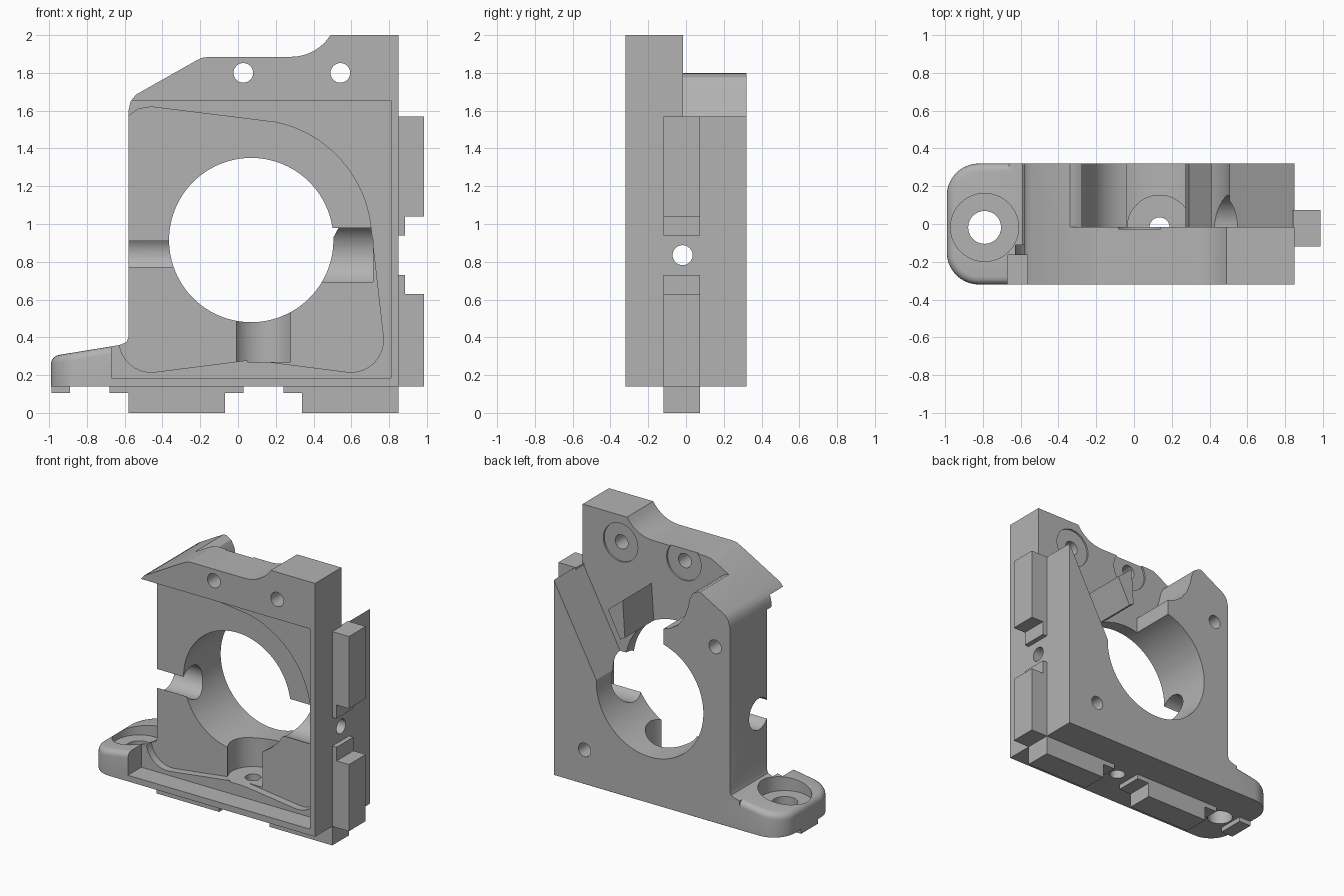
import bpy, bmesh
from math import sin, cos, radians, pi
from mathutils import Matrix

cube = bpy.data.objects.get("Cube")
if cube:
    bpy.data.objects.remove(cube, do_unlink=True)

grey = bpy.data.materials.new("plain grey")
grey.use_nodes = True
GREY = (0.45, 0.45, 0.45, 1)
grey.diffuse_color = GREY
grey.node_tree.nodes["Principled BSDF"].inputs["Base Color"].default_value = GREY


def finish(name, bm):
    bmesh.ops.recalc_face_normals(bm, faces=bm.faces)
    mesh = bpy.data.meshes.new(name)
    bm.to_mesh(mesh)
    bm.free()
    ob = bpy.data.objects.new(name, mesh)
    bpy.context.collection.objects.link(ob)
    mesh.materials.append(grey)
    return ob


def prism_mesh(points, y0, y1):
    """Front outline (x, z) pushed from y0 to y1."""
    bm = bmesh.new()
    face = bm.faces.new([bm.verts.new((x, y0, z)) for x, z in points])
    out = bmesh.ops.extrude_face_region(bm, geom=[face])
    moved = [v for v in out["geom"] if isinstance(v, bmesh.types.BMVert)]
    bmesh.ops.translate(bm, verts=moved, vec=(0, y1 - y0, 0))
    bmesh.ops.recalc_face_normals(bm, faces=bm.faces)
    return bm


def prism(name, points, y0, y1):
    return finish(name, prism_mesh(points, y0, y1))


def box(name, x0, x1, y0, y1, z0, z1):
    return prism(name, [(x0, z0), (x1, z0), (x1, z1), (x0, z1)], y0, y1)


def rod(name, axis, a, b, r, lo, hi, sides=48):
    """Cylinder along an axis; a and b are its other two coordinates in order."""
    mid = (lo + hi) / 2
    turn, place = {
        "x": (Matrix.Rotation(pi / 2, 4, "Y"), (mid, a, b)),
        "y": (Matrix.Rotation(pi / 2, 4, "X"), (a, mid, b)),
        "z": (Matrix.Identity(4), (a, b, mid)),
    }[axis]
    bm = bmesh.new()
    bmesh.ops.create_cone(bm, cap_ends=True, segments=sides, radius1=r, radius2=r,
                          depth=hi - lo, matrix=Matrix.Translation(place) @ turn)
    return finish(name, bm)


def arc(cx, cz, r, a0, a1, n):
    angles = [radians(a0 + (a1 - a0) * i / n) for i in range(n + 1)]
    return [(cx + r * cos(a), cz + r * sin(a)) for a in angles]


def combine(target, tool, operation):
    mod = target.modifiers.new("combine", "BOOLEAN")
    mod.operation, mod.object, mod.solver = operation, tool, "EXACT"
    bpy.context.view_layer.update()
    result = bpy.data.meshes.new_from_object(
        target.evaluated_get(bpy.context.evaluated_depsgraph_get()))
    target.modifiers.clear()
    target.data = result
    bpy.data.objects.remove(tool, do_unlink=True)


FRONT, BACK, WEB, AXIS = -0.32, 0.32, -0.015, -0.018

# Main body outline with the stepped top and the fillet above the foot
outline = [(-0.66, 0.14), (0.85, 0.14), (0.85, 2)]
outline += arc(0.28, 2.134, 0.249, -32.5, -90, 8)
outline += [(-0.15, 1.885), (-0.19, 1.88), (-0.23, 1.86), (-0.54, 1.685),
            (-0.568, 1.65), (-0.58, 1.6), (-0.58, 0.4), (-0.59, 0.375),
            (-0.62, 0.362), (-0.66, 0.352)]
body = prism("bracket_body", outline, FRONT, BACK)

# Foot with rounded corners and a softened top edge
bm = prism_mesh([(-0.99, 0.14), (-0.5, 0.14), (-0.5, 0.38), (-0.99, 0.3)], FRONT, BACK)
corners = [e for e in bm.edges if all(v.co.x < -0.9 for v in e.verts)
           and abs(e.verts[0].co.y - e.verts[1].co.y) < 0.01]
bmesh.ops.bevel(bm, geom=corners, offset=0.17, segments=10, profile=0.5, affect="EDGES")
bm.normal_update()
top = max(bm.faces, key=lambda f: f.calc_center_median().z)
rim = [e for e in top.edges if any(v.co.x < -0.52 for v in e.verts)]
bmesh.ops.bevel(bm, geom=rim, offset=0.04, segments=4, profile=0.5, affect="EDGES")
combine(body, finish("foot", bm), "UNION")

# Open notch in the back, leaving a thin web in front
notch = [(0.95, 1.756), (0.85, 1.57), (0.5, 0.92), (0.07, 0.92), (-0.04, 1.1),
         (-0.04, 1.45), (-0.09, 1.465), (-0.16, 1.51), (-0.21, 1.58), (-0.24, 1.66),
         (-0.255, 1.73), (-0.28, 1.775), (-0.32, 1.797), (-0.36, 1.8), (-0.5, 2.2), (0.95, 2.2)]
combine(body, prism("notch_cutter", notch, WEB, 0.5), "DIFFERENCE")

# Small guide wedge standing on the web
wedge = [(0.29, 1.57), (0.41, 1.47), (0.3, 1.26), (0.27, 1.26)]
combine(body, prism("guide_wedge", wedge, -0.06, BACK), "UNION")

# Rectangular front recess and the deeper shaped pocket inside it
combine(body, box("recess_cutter", -0.67, 0.81, -0.5, -0.165, 0.185, 1.655), "DIFFERENCE")
pocket = [(-0.63, 1.5), (-0.58, 1.57), (-0.53, 1.608), (-0.46, 1.62)]
pocket += arc(0.07, 0.915, 0.637, 78, 6, 16)
pocket += arc(0.6, 0.385, 0.17, 5, -95, 8)
pocket += [(0.12, 0.275), (0.07, 0.28), (0.02, 0.275)]
pocket += arc(-0.46, 0.385, 0.17, -85, -180, 8)
combine(body, prism("pocket_cutter", pocket, -0.4, -0.11), "DIFFERENCE")

# Bore, side channels, screw holes and counterbores
cuts = [
    ("y", 0.07, 0.915, 0.435, -0.5, 0.5, 96),
    ("x", AXIS, 0.835, 0.17, 0.1, 0.715, 64),
    ("x", AXIS, 0.835, 0.053, 0.6, 0.95, 32),
    ("x", AXIS, 0.84, 0.115, -0.7, 0, 48),
    ("z", 0.135, AXIS, 0.17, 0.27, 0.8, 64),
    ("z", 0.135, AXIS, 0.053, 0, 0.4, 32),
    ("z", -0.79, AXIS, 0.18, 0.25, 0.6, 48),
    ("z", -0.79, AXIS, 0.087, 0, 0.4, 32),
    ("y", -0.46, 1.43, 0.05, 0.1, 0.5, 24),
    ("y", 0.6, 0.39, 0.05, 0.1, 0.5, 24),
]
for x in (0.028, 0.542):
    cuts += [("y", x, 1.8, 0.052, -0.5, 0.1, 32), ("y", x, 1.8, 0.14, -0.027, 0.2, 48)]
for cut in cuts:
    combine(body, rod("hole_cutter", *cut), "DIFFERENCE")

# Bottom rail: stepped blocks and foot pads
RAIL = (-0.12, 0.075)
parts = [body]
parts.append(prism("bottom_rail_left", [(-0.68, 0.15), (-0.68, 0.105), (-0.58, 0.105), (-0.58, 0),
             (-0.07, 0), (-0.07, 0.105), (0.03, 0.105), (0.03, 0.15)], *RAIL))
parts.append(prism("bottom_rail_right", [(0.24, 0.15), (0.24, 0.105), (0.34, 0.105), (0.34, 0),
             (0.85, 0), (0.85, 0.15)], *RAIL))
parts.append(box("foot_pad", -0.988, -0.89, *RAIL, 0.105, 0.15))

# Side rail: two stepped blocks
parts.append(prism("side_rail_lower", [(0.84, 0.14), (0.985, 0.14), (0.985, 0.63), (0.885, 0.63),
             (0.885, 0.73), (0.84, 0.73)], *RAIL))
parts.append(prism("side_rail_upper", [(0.84, 0.94), (0.885, 0.94), (0.885, 1.04), (0.985, 1.04),
             (0.985, 1.57), (0.84, 1.57)], *RAIL))

# Smooth the curved walls, keep the edges crisp
bpy.ops.object.select_all(action="DESELECT")
for ob in parts:
    ob.select_set(True)
bpy.context.view_layer.objects.active = body
bpy.ops.object.shade_smooth_by_angle(angle=radians(28))
